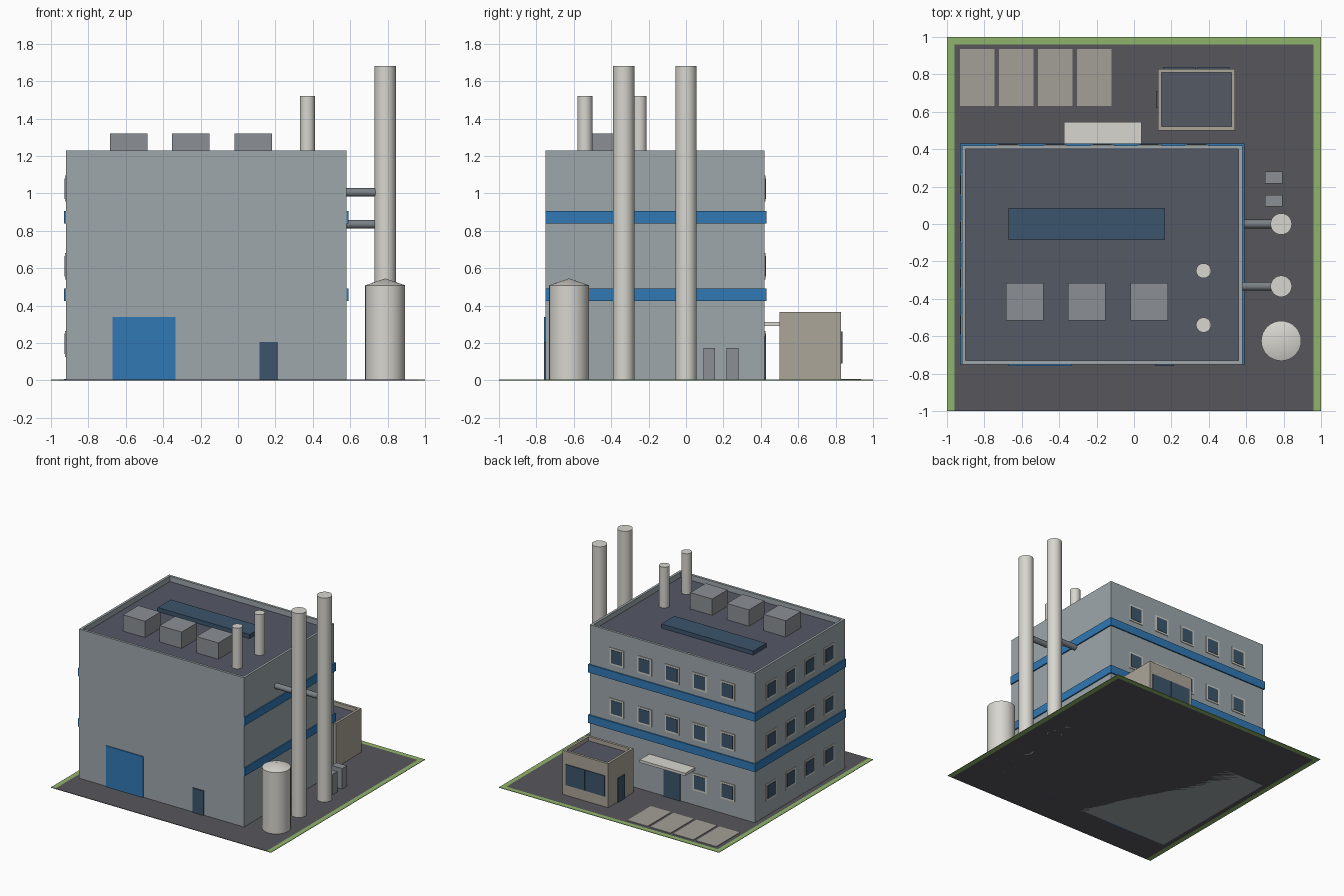
import bpy, bmesh, math
from mathutils import Vector, Matrix

if "Cube" in bpy.data.objects:
    bpy.data.objects.remove(bpy.data.objects["Cube"])


def mat(name, r, g, b):
    m = bpy.data.materials.new(name)
    m.diffuse_color = (r, g, b, 1)
    m.use_nodes = True
    m.node_tree.nodes["Principled BSDF"].inputs["Base Color"].default_value = m.diffuse_color
    return m


WALL = mat("wall_grey", 0.34, 0.39, 0.41)
ROOF = mat("roof_slate", 0.09, 0.10, 0.13)
BLUE = mat("trim_blue", 0.03, 0.19, 0.46)
GLASS = mat("dark_glass", 0.045, 0.09, 0.15)
FRAME = mat("frame_cream", 0.62, 0.60, 0.54)
BEIGE = mat("annex_beige", 0.41, 0.38, 0.32)
METAL = mat("pale_metal", 0.68, 0.67, 0.62)
PIPE = mat("pipe_grey", 0.20, 0.22, 0.24)
UNIT = mat("unit_grey", 0.26, 0.28, 0.30)
ASPHALT = mat("asphalt", 0.095, 0.092, 0.105)
GRASS = mat("grass", 0.28, 0.46, 0.15)
BAY = mat("parking_bay", 0.36, 0.35, 0.31)


def finish(name, bm, m):
    me = bpy.data.meshes.new(name)
    bm.to_mesh(me)
    bm.free()
    me.materials.append(m)
    ob = bpy.data.objects.new(name, me)
    bpy.context.collection.objects.link(ob)
    return ob


def add_box(bm, x0, x1, y0, y1, z0, z1):
    c = Vector(((x0 + x1) / 2, (y0 + y1) / 2, (z0 + z1) / 2))
    size = Matrix.Diagonal((x1 - x0, y1 - y0, z1 - z0, 1))
    bmesh.ops.create_cube(bm, size=1, matrix=Matrix.Translation(c) @ size)


def boxes(name, m, *extents):
    bm = bmesh.new()
    for e in extents:
        add_box(bm, *e)
    return finish(name, bm, m)


def ring(name, m, x0, x1, y0, y1, z0, z1, t):
    # rectangular parapet made of four walls
    return boxes(name, m,
                 (x0, x1, y0, y0 + t, z0, z1), (x0, x1, y1 - t, y1, z0, z1),
                 (x0, x0 + t, y0 + t, y1 - t, z0, z1), (x1 - t, x1, y0 + t, y1 - t, z0, z1))


def rod(name, m, a, b, r, cone=0.0):
    # cylinder from a to b, with an optional conical cap
    a, b = Vector(a), Vector(b)
    d = b - a
    bm = bmesh.new()
    rot = d.to_track_quat('Z', 'Y').to_matrix().to_4x4()
    bmesh.ops.create_cone(bm, cap_ends=True, segments=32, radius1=r, radius2=r, depth=d.length,
                          matrix=Matrix.Translation((a + b) / 2) @ rot)
    if cone:
        top = max(bm.faces, key=lambda f: f.calc_center_median().z)
        v = bmesh.ops.poke(bm, faces=[top])["verts"][0]
        v.co.z += cone
    ob = finish(name, bm, m)
    bpy.ops.object.select_all(action='DESELECT')
    ob.select_set(True)
    bpy.context.view_layer.objects.active = ob
    bpy.ops.object.shade_smooth_by_angle(angle=math.radians(15 if cone else 30))
    return ob


# Site: yard, grass strips on three sides, parking bays
boxes("yard", ASPHALT, (-0.96, 0.96, -1, 0.96, 0, 0.004))
boxes("grass_border", GRASS, (-1, -0.96, -1, 1, 0, 0.004), (0.96, 1, -1, 1, 0, 0.004),
      (-0.96, 0.96, 0.96, 1, 0, 0.004))
for i in range(4):
    x = -0.93 + i * 0.208
    boxes(f"parking_bay_{i + 1}", BAY, (x, x + 0.185, 0.63, 0.935, 0.004, 0.008))

# Main building with parapet and roof deck
X0, X1, Y0, Y1 = -0.92, 0.58, -0.75, 0.42
CX, CY = (X0 + X1) / 2, (Y0 + Y1) / 2
boxes("main_walls", WALL, (X0, X1, Y0, Y1, 0, 1.18))
ring("main_parapet", WALL, X0, X1, Y0, Y1, 1.18, 1.23, 0.02)
boxes("main_roof_deck", ROOF, (X0 + 0.02, X1 - 0.02, Y0 + 0.02, Y1 - 0.02, 1.18, 1.186))

# Blue bands around the left, back and right walls
P = 0.01
for i, z in enumerate((0.425, 0.84)):
    boxes(f"blue_band_{i + 1}", BLUE, (X0 - P, X0, Y0, Y1, z, z + 0.066),
          (X1, X1 + P, Y0, Y1, z, z + 0.066), (X0 - P, X1 + P, Y1, Y1 + P, z, z + 0.066))

# Windows on the back and left walls
frames, panes = bmesh.new(), bmesh.new()
W, H, w, h = 0.065, 0.07, 0.05, 0.055
for row, z in enumerate((0.195, 0.61, 1.025)):
    for k in range(-2, 3):
        if row == 0 and k >= 0:
            continue  # door and annex occupy this stretch
        x = CX + k * 0.252
        add_box(frames, x - W, x + W, Y1, Y1 + 0.005, z - H, z + H)
        add_box(panes, x - w, x + w, Y1, Y1 + 0.008, z - h, z + h)
    for k in range(4):
        y = CY + (k - 1.5) * 0.25
        add_box(frames, X0 - 0.005, X0, y - W, y + W, z - H, z + H)
        add_box(panes, X0 - 0.008, X0, y - w, y + w, z - h, z + h)
finish("window_frames", frames, FRAME)
finish("window_panes", panes, GLASS)

# Doors and entrance canopy
boxes("loading_door", BLUE, (-0.67, -0.335, Y0 - 0.008, Y0, 0, 0.34))
boxes("side_door", GLASS, (0.115, 0.215, Y0 - 0.008, Y0, 0, 0.205))
boxes("entrance_door", GLASS, (CX - 0.075, CX + 0.075, Y1, Y1 + 0.008, 0, 0.235))
boxes("entrance_canopy", METAL, (-0.375, 0.04, Y1, 0.545, 0.29, 0.312))

# Roof equipment
boxes("skylight", GLASS, (-0.67, 0.165, -0.085, 0.085, 1.186, 1.22))
for i, x in enumerate((-0.685, -0.352, -0.018)):
    boxes(f"roof_unit_{i + 1}", UNIT, (x, x + 0.2, -0.515, -0.315, 1.186, 1.32))
for i, y in enumerate((-0.54, -0.25)):
    rod(f"roof_vent_{i + 1}", METAL, (0.372, y, 1.186), (0.372, y, 1.52), 0.04)

# Tall stacks with connecting ducts, and storage tank
for i, (y, z) in enumerate(((-0.333, 1.005), (0.0, 0.835))):
    rod(f"stack_{i + 1}", METAL, (0.787, y, 0), (0.787, y, 1.68), 0.057)
    rod(f"stack_duct_{i + 1}", PIPE, (0.57, y, z), (0.787, y, z), 0.023)
rod("storage_tank", METAL, (0.787, -0.625, 0), (0.787, -0.625, 0.508), 0.107, cone=0.037)
for i, y in enumerate((0.093, 0.217)):
    boxes(f"utility_cabinet_{i + 1}", UNIT, (0.7, 0.795, y, y + 0.063, 0, 0.172))

# Annex with parapet, glazing and door
boxes("annex_walls", BEIGE, (0.127, 0.54, 0.5, 0.83, 0, 0.325))
ring("annex_parapet", BEIGE, 0.127, 0.54, 0.5, 0.83, 0.325, 0.365, 0.02)
boxes("annex_roof_deck", ROOF, (0.147, 0.52, 0.52, 0.81, 0.325, 0.331))
boxes("annex_glazing", GLASS, (0.155, 0.331, 0.83, 0.836, 0.09, 0.26),
      (0.337, 0.512, 0.83, 0.836, 0.09, 0.26))
boxes("annex_door", GLASS, (0.119, 0.127, 0.62, 0.71, 0, 0.2))
